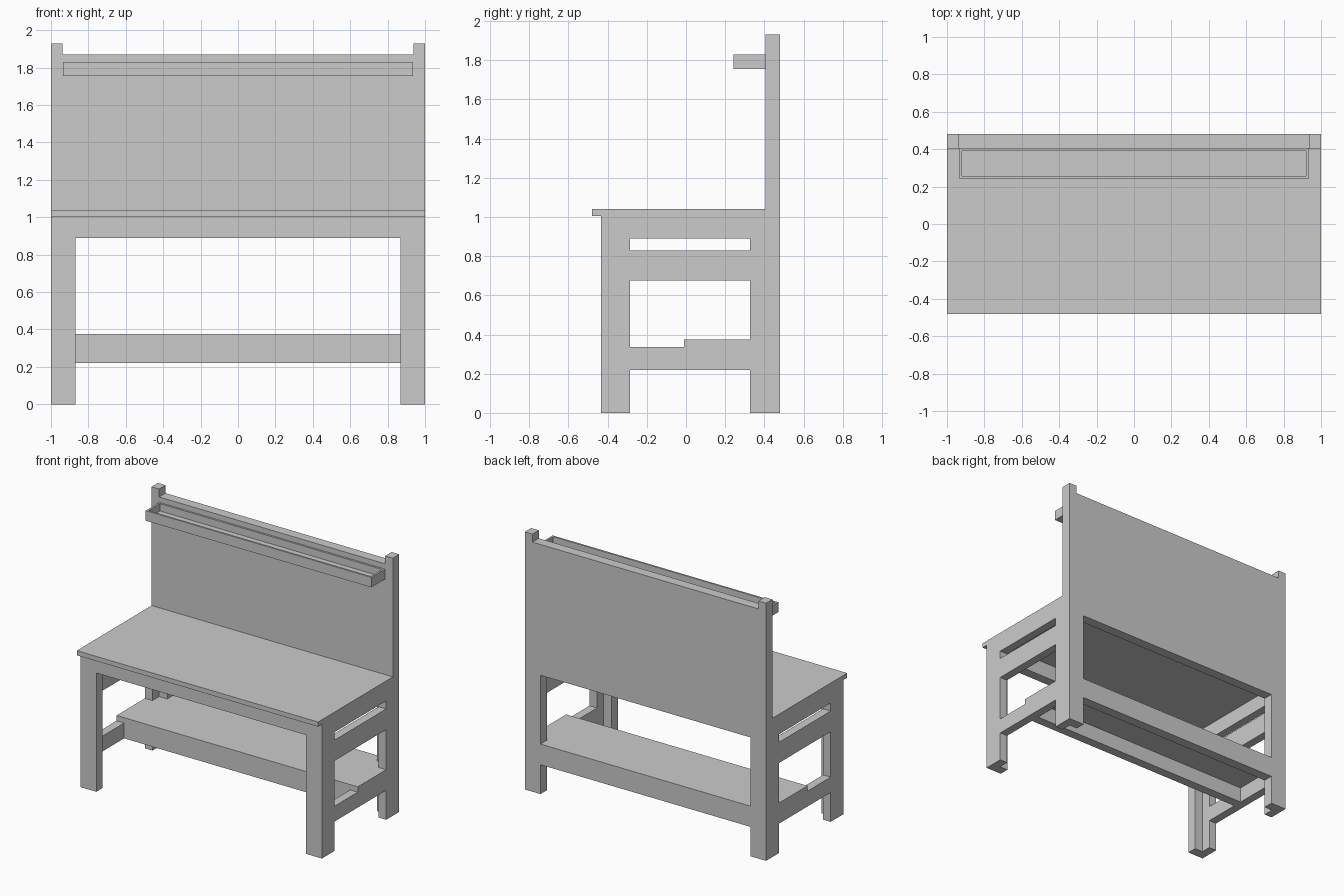
import bpy, bmesh

if "Cube" in bpy.data.objects:
    bpy.data.objects.remove(bpy.data.objects["Cube"])


def prism(name, outline, z0, z1, mirror=False):
    """Extrude an x-y outline from z0 to z1, optionally mirrored across x = 0."""
    bm = bmesh.new()
    base = bm.faces.new([bm.verts.new((x, y, z0)) for x, y in outline])
    ext = bmesh.ops.extrude_face_region(bm, geom=[base])
    top = [v for v in ext["geom"] if isinstance(v, bmesh.types.BMVert)]
    bmesh.ops.translate(bm, verts=top, vec=(0, 0, z1 - z0))
    bmesh.ops.recalc_face_normals(bm, faces=bm.faces[:])
    mesh = bpy.data.meshes.new(name)
    bm.to_mesh(mesh)
    bm.free()
    obj = bpy.data.objects.new(name, mesh)
    bpy.context.collection.objects.link(obj)
    if mirror:
        obj.modifiers.new("Mirror", "MIRROR").use_axis[0] = True
    return obj


def box(name, x0, x1, y0, y1, z0, z1, mirror=False):
    return prism(name, [(x0, y0), (x1, y0), (x1, y1), (x0, y1)], z0, z1, mirror)


SIDE, LEG = 0.937, 0.87            # inner face of side boards, inner edge of legs
FRONT, BACK, BOARD = -0.435, 0.48, 0.405
LEG_F, LEG_B = -0.285, 0.326       # inner edges of the legs in depth

# Legs: L-shaped pairs of boards
prism("front_leg", [(LEG, FRONT), (1, FRONT), (1, LEG_F), (SIDE, LEG_F),
                    (SIDE, -0.362), (LEG, -0.362)], 0, 1.005, True)
prism("back_leg", [(LEG, BACK), (1, BACK), (1, LEG_B), (SIDE, LEG_B),
                   (SIDE, BOARD), (LEG, BOARD)], 0, 1.005, True)

# Side rails between the legs
for name, z0, z1 in (("side_apron", 0.89, 1.005),
                     ("side_middle_rail", 0.675, 0.83),
                     ("side_lower_rail", 0.22, 0.335)):
    box(name, SIDE, 1, LEG_F, LEG_B, z0, z1, True)

# Worktop and its front apron
box("worktop", -1, 1, -0.48, BOARD, 1.005, 1.04)
box("front_apron", -LEG, LEG, FRONT, -0.362, 0.89, 1.005)

# Back panel with taller posts at its ends
box("back_post", SIDE, 1, BOARD, BACK, 1.005, 1.93, True)
box("back_panel_upper", -SIDE, SIDE, BOARD, BACK, 1.005, 1.87)
box("back_panel_lower", -LEG, LEG, BOARD, BACK, 0.89, 1.005)

# Lower shelf, notched around the back legs, on front and rear rails
half = [(1, -0.01), (1, LEG_B), (SIDE, LEG_B), (SIDE, BOARD), (LEG, BOARD), (LEG, BACK)]
prism("lower_shelf", half + [(-x, y) for x, y in reversed(half)], 0.335, 0.375)
box("shelf_front_rail", -SIDE, SIDE, -0.01, 0.06, 0.22, 0.335)
box("shelf_rear_rail", -LEG, LEG, BOARD, BACK, 0.22, 0.335)

# Open tray hung on the back panel: box with inset, sunken floor
tray = box("tool_tray", -0.935, 0.935, 0.243, BOARD, 1.755, 1.83)
bm = bmesh.new()
bm.from_mesh(tray.data)
lid = max(bm.faces, key=lambda f: f.calc_center_median().z)
bmesh.ops.inset_region(bm, faces=[lid], thickness=0.02)
floor = bmesh.ops.extrude_face_region(bm, geom=[lid])
bmesh.ops.translate(bm, vec=(0, 0, -0.055),
                    verts=[v for v in floor["geom"] if isinstance(v, bmesh.types.BMVert)])
if lid.is_valid:
    bmesh.ops.delete(bm, geom=[lid], context="FACES_ONLY")
bmesh.ops.recalc_face_normals(bm, faces=bm.faces[:])
bm.to_mesh(tray.data)
bm.free()
